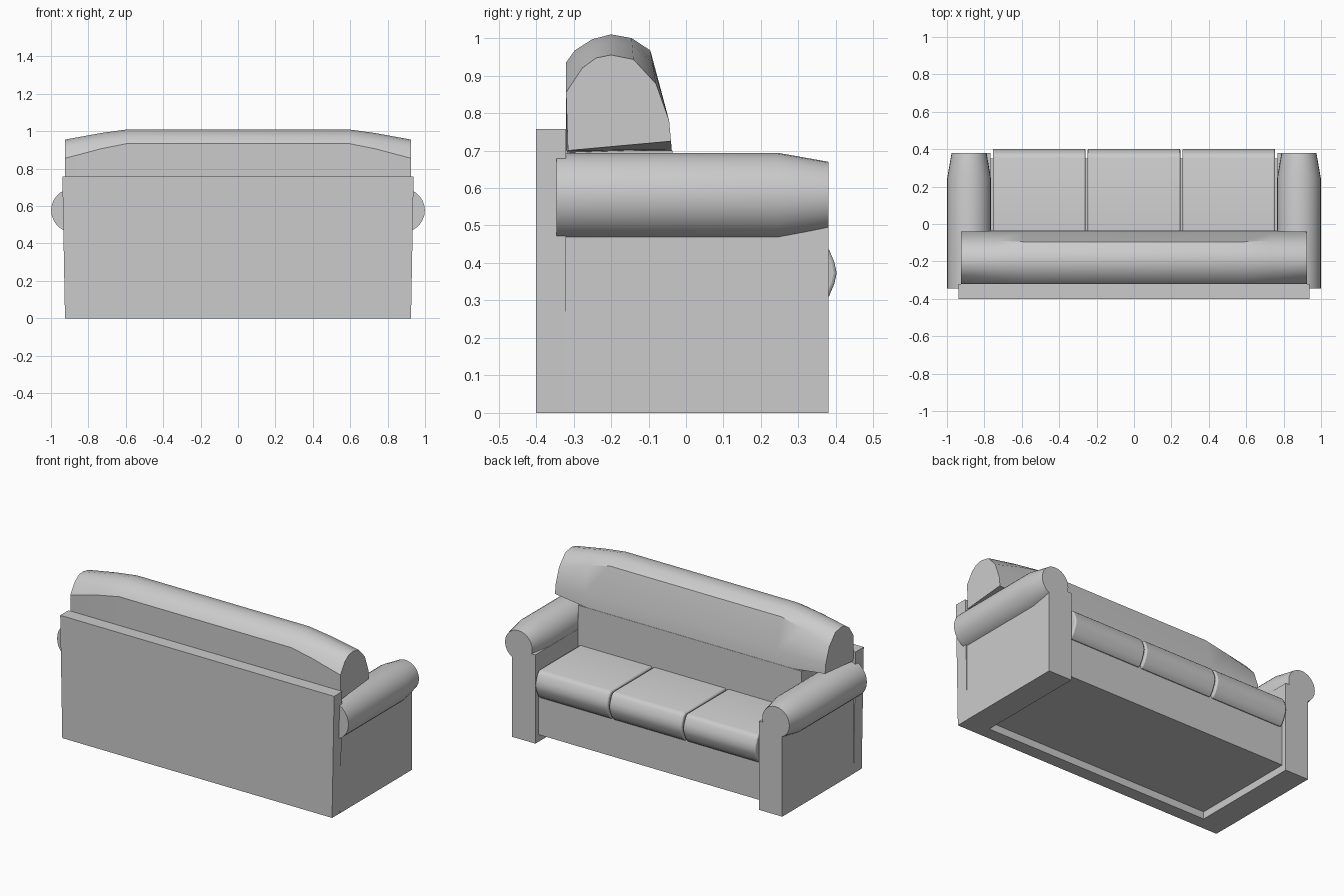
import bpy, bmesh, math

if "Cube" in bpy.data.objects:
    bpy.data.objects.remove(bpy.data.objects["Cube"])


def loft(name, rings, smooth=True, bevel=0.0):
    """Skin a list of equal-length rings of points and cap both ends."""
    bm = bmesh.new()
    loops = [[bm.verts.new(p) for p in ring] for ring in rings]
    n = len(loops[0])
    for a, b in zip(loops, loops[1:]):
        for i in range(n):
            j = (i + 1) % n
            bm.faces.new((a[i], a[j], b[j], b[i]))
    bm.faces.new(loops[0])
    bm.faces.new(loops[-1])
    bmesh.ops.recalc_face_normals(bm, faces=bm.faces)
    mesh = bpy.data.meshes.new(name)
    bm.to_mesh(mesh)
    bm.free()
    ob = bpy.data.objects.new(name, mesh)
    bpy.context.collection.objects.link(ob)
    if bevel:
        mod = ob.modifiers.new("soft_edges", 'BEVEL')
        mod.width = bevel
        mod.segments = 2
        mod.limit_method = 'ANGLE'
        mod.angle_limit = math.radians(60)
    if smooth:
        bpy.ops.object.select_all(action='DESELECT')
        ob.select_set(True)
        bpy.context.view_layer.objects.active = ob
        bpy.ops.object.shade_smooth_by_angle(angle=math.radians(35))
    return ob


def along_x(profile, x):
    return [(x, y, z) for y, z in profile]


def box(name, x0, x1, y0, y1, z0, z1):
    prof = [(y0, z0), (y1, z0), (y1, z1), (y0, z1)]
    return loft(name, [along_x(prof, x0), along_x(prof, x1)], smooth=False)


# back panel, a little wider at the top
loft("back_panel", [[(-w, -0.40, z), (w, -0.40, z), (w, -0.32, z), (-w, -0.32, z)]
                    for w, z in ((0.925, 0), (0.939, 0.757))], smooth=False)

# raised base between the arms
box("seat_base", -0.77, 0.77, -0.325, 0.35, 0.045, 0.30)

# arms: upright panel with a roll that narrows at the front
for s, side in ((-1, "left"), (1, "right")):
    box(side + "_arm_panel", s * 0.767, s * 0.926, -0.325, 0.38, 0, 0.55)
    rings = []
    for y, r in ((-0.345, 0.117), (0.245, 0.117), (0.38, 0.093)):
        rings.append([(s * 0.882 + r * math.cos(2 * math.pi * i / 28), y,
                       0.577 + r * math.sin(2 * math.pi * i / 28)) for i in range(28)])
    loft(side + "_arm_roll", rings)

# three seat cushions with a rounded front
seat = [(-0.10, 0.28), (0.355, 0.28), (0.37, 0.292), (0.382, 0.312), (0.396, 0.345),
        (0.402, 0.373), (0.396, 0.402), (0.382, 0.435), (0.37, 0.449),
        (0.355, 0.455), (-0.10, 0.455)]
for k in (-1, 0, 1):
    c = k * 0.507
    loft("seat_cushion_%d" % (k + 2),
         [along_x(seat, c - 0.248), along_x(seat, c + 0.248)], bevel=0.008)

# back cushion: lower part between the arms
box("back_cushion_lower", -0.767, 0.767, -0.325, -0.036, 0.30, 0.70)

# back cushion: upper part, shrinking towards its ends
middle = [(-0.32, 0.69), (-0.32, 0.935), (-0.297, 0.967), (-0.25, 0.997), (-0.2, 1.01),
          (-0.145, 1.0), (-0.095, 0.967), (-0.045, 0.78), (-0.037, 0.69)]
end = [(-0.315, 0.70), (-0.32, 0.855), (-0.277, 0.92), (-0.24, 0.947), (-0.2, 0.955),
       (-0.14, 0.943), (-0.08, 0.878), (-0.045, 0.78), (-0.04, 0.725)]
rings = []
for x, t in ((-0.926, 1), (-0.73, 0.35), (-0.59, 0), (0.59, 0), (0.73, 0.35), (0.926, 1)):
    mix = [(a + (c - a) * t, b + (d - b) * t) for (a, b), (c, d) in zip(middle, end)]
    rings.append(along_x(mix, x))
loft("back_cushion_upper", rings)
